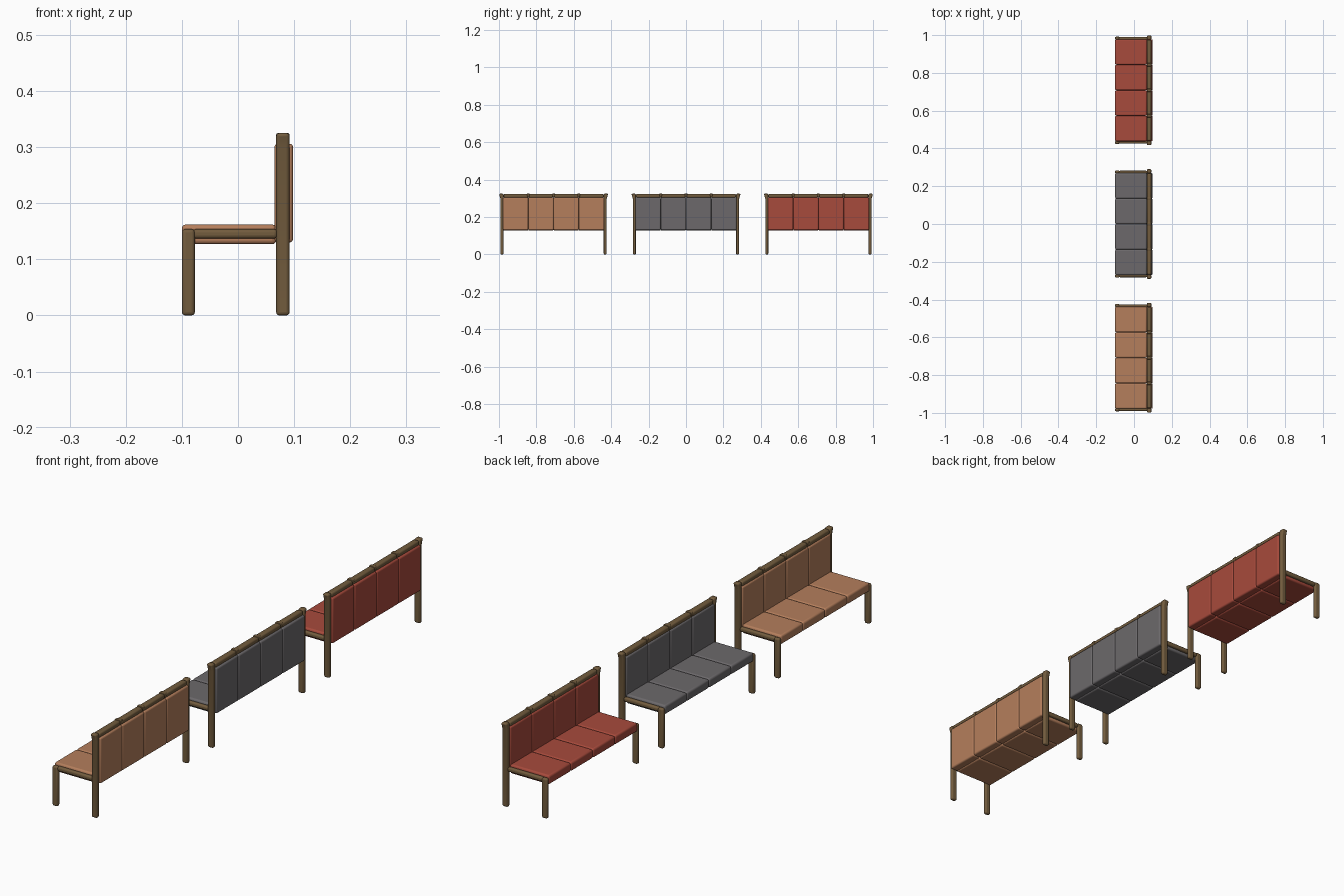
import bpy, bmesh

if "Cube" in bpy.data.objects:
    bpy.data.objects.remove(bpy.data.objects["Cube"])


def material(name, rgb):
    m = bpy.data.materials.new(name)
    m.diffuse_color = (*rgb, 1)
    m.use_nodes = True
    m.node_tree.nodes["Principled BSDF"].inputs["Base Color"].default_value = m.diffuse_color
    return m


WOOD = material("wood", (0.17, 0.107, 0.048))
FABRICS = [material("tan_fabric", (0.46, 0.21, 0.107)),
           material("grey_fabric", (0.15, 0.141, 0.147)),
           material("red_fabric", (0.39, 0.069, 0.045))]


def finish(ob, mat, bevel):
    ob.data.materials.append(mat)
    mod = ob.modifiers.new("rounded_edges", 'BEVEL')
    mod.width, mod.segments = bevel, 3
    mod.limit_method = 'ANGLE'
    bpy.ops.object.select_all(action='DESELECT')
    ob.select_set(True)
    bpy.context.view_layer.objects.active = ob
    bpy.ops.object.shade_smooth_by_angle()


def prism(name, profile, x0, x1, mat, bevel):
    """Extrude a y-z outline from x0 to x1."""
    bm = bmesh.new()
    face = bm.faces.new([bm.verts.new((x0, y, z)) for y, z in profile])
    ext = bmesh.ops.extrude_face_region(bm, geom=[face])["geom"]
    bmesh.ops.translate(bm, vec=(x1 - x0, 0, 0),
                        verts=[v for v in ext if isinstance(v, bmesh.types.BMVert)])
    bmesh.ops.recalc_face_normals(bm, faces=bm.faces)
    me = bpy.data.meshes.new(name)
    bm.to_mesh(me)
    bm.free()
    ob = bpy.data.objects.new(name, me)
    bpy.context.collection.objects.link(ob)
    finish(ob, mat, bevel)
    return ob


def box(name, x, y, z, mat, bevel):
    y0, y1 = sorted(y)
    outline = [(y0, z[0]), (y1, z[0]), (y1, z[1]), (y0, z[1])]
    return prism(name, outline, *x, mat, bevel)


HALF = 0.27       # half width of the cushions
STEP = HALF / 2   # width of one cushion


def bench(cy, fabric):
    # seat and back cushions with their top rails
    for i in range(4):
        a = cy - HALF + i * STEP
        b = a + STEP
        box("seat_cushion", (-0.1, 0.068), (a, b), (0.127, 0.162), fabric, 0.007)
        box("back_cushion", (0.065, 0.098), (a, b), (0.13, 0.306), fabric, 0.006)
        box("top_rail", (0.068, 0.092), (a + 0.003, b - 0.003),
            (0.304, 0.323), WOOD, 0.006)
    # flared joints between the rail sections
    for i in (1, 2, 3):
        y = cy - HALF + i * STEP
        prism("rail_joint", [(y - 0.004, 0.305), (y + 0.004, 0.305),
                             (y + 0.009, 0.325), (y - 0.009, 0.325)],
              0.068, 0.092, WOOD, 0.003)
    # end frames, mirrored left and right
    for s in (-1, 1):
        def at(v):
            return cy + s * v
        box("front_leg", (-0.1, -0.077), (at(0.268), at(0.284)),
            (0, 0.154), WOOD, 0.006)
        prism("back_leg", [(at(0.268), 0), (at(0.284), 0), (at(0.284), 0.298),
                           (at(0.292), 0.325), (at(0.268), 0.325)],
              0.068, 0.092, WOOD, 0.006)
        box("side_rail", (-0.08, 0.07), (at(0.266), at(0.282)),
            (0.137, 0.154), WOOD, 0.006)


for cy, fabric in zip((-0.708, 0, 0.708), FABRICS):
    bench(cy, fabric)
